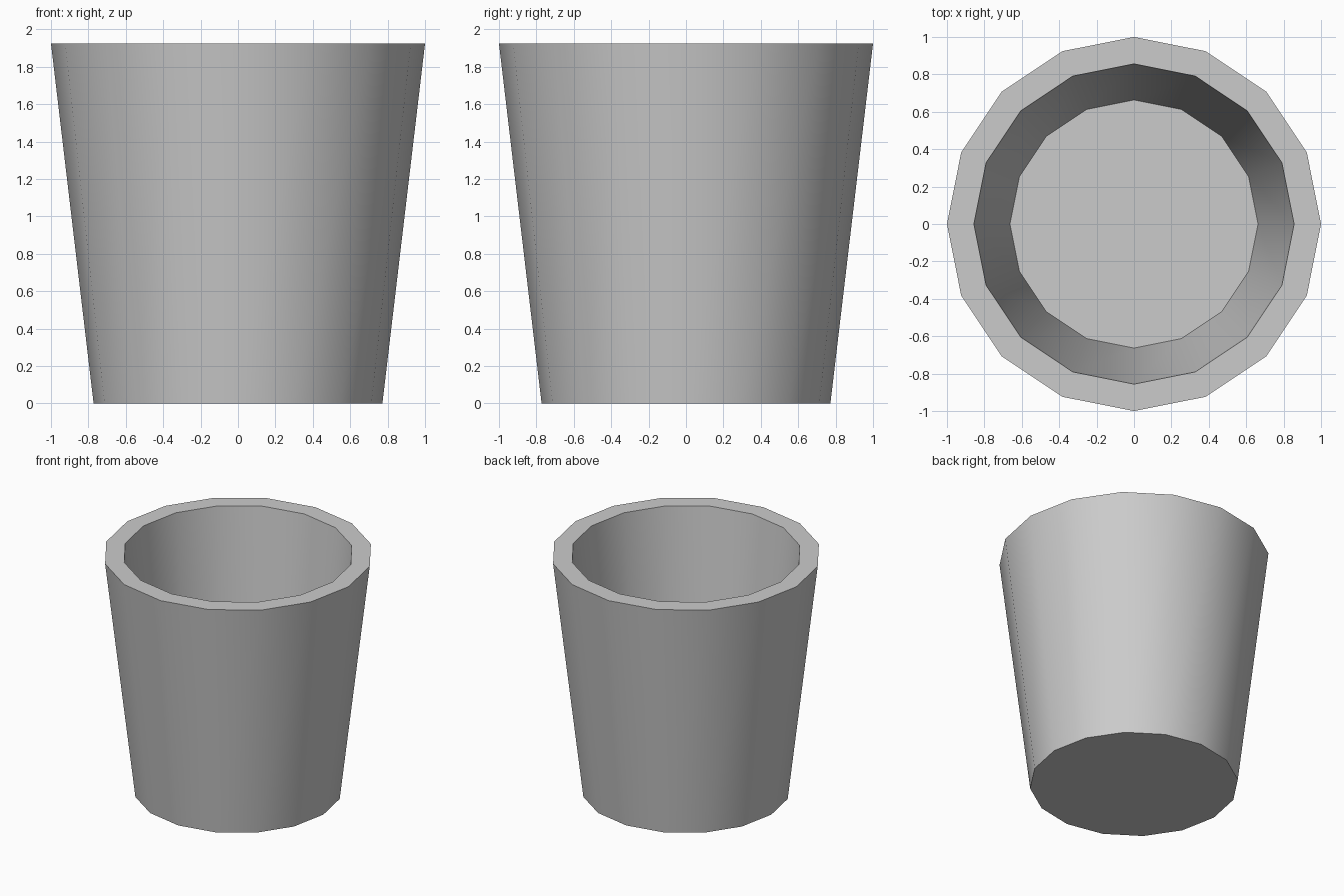
import bpy, bmesh, math

if "Cube" in bpy.data.objects:
    bpy.data.objects.remove(bpy.data.objects["Cube"])

SIDES = 16
# (radius, z): outer base, outer rim, inner rim, inner floor
PROFILE = [(0.772, 0.0), (1.0, 1.925), (0.856, 1.925), (0.663, 0.11)]

bm = bmesh.new()
rings = []
for r, z in PROFILE:
    angles = [2 * math.pi * i / SIDES for i in range(SIDES)]
    rings.append([bm.verts.new((r * math.cos(a), r * math.sin(a), z)) for a in angles])

# Outer wall, rim and inner wall
for low, high in zip(rings, rings[1:]):
    for i in range(SIDES):
        j = (i + 1) % SIDES
        bm.faces.new((low[i], low[j], high[j], high[i]))

# Underside and inner floor
bm.faces.new(rings[0][::-1])
bm.faces.new(rings[-1])
bmesh.ops.recalc_face_normals(bm, faces=bm.faces)

mesh = bpy.data.meshes.new("cup")
bm.to_mesh(mesh)
bm.free()
cup = bpy.data.objects.new("cup", mesh)
bpy.context.collection.objects.link(cup)

# Smooth walls, sharp rim and base edges
bpy.context.view_layer.objects.active = cup
cup.select_set(True)
bpy.ops.object.shade_smooth_by_angle(angle=math.radians(35))
